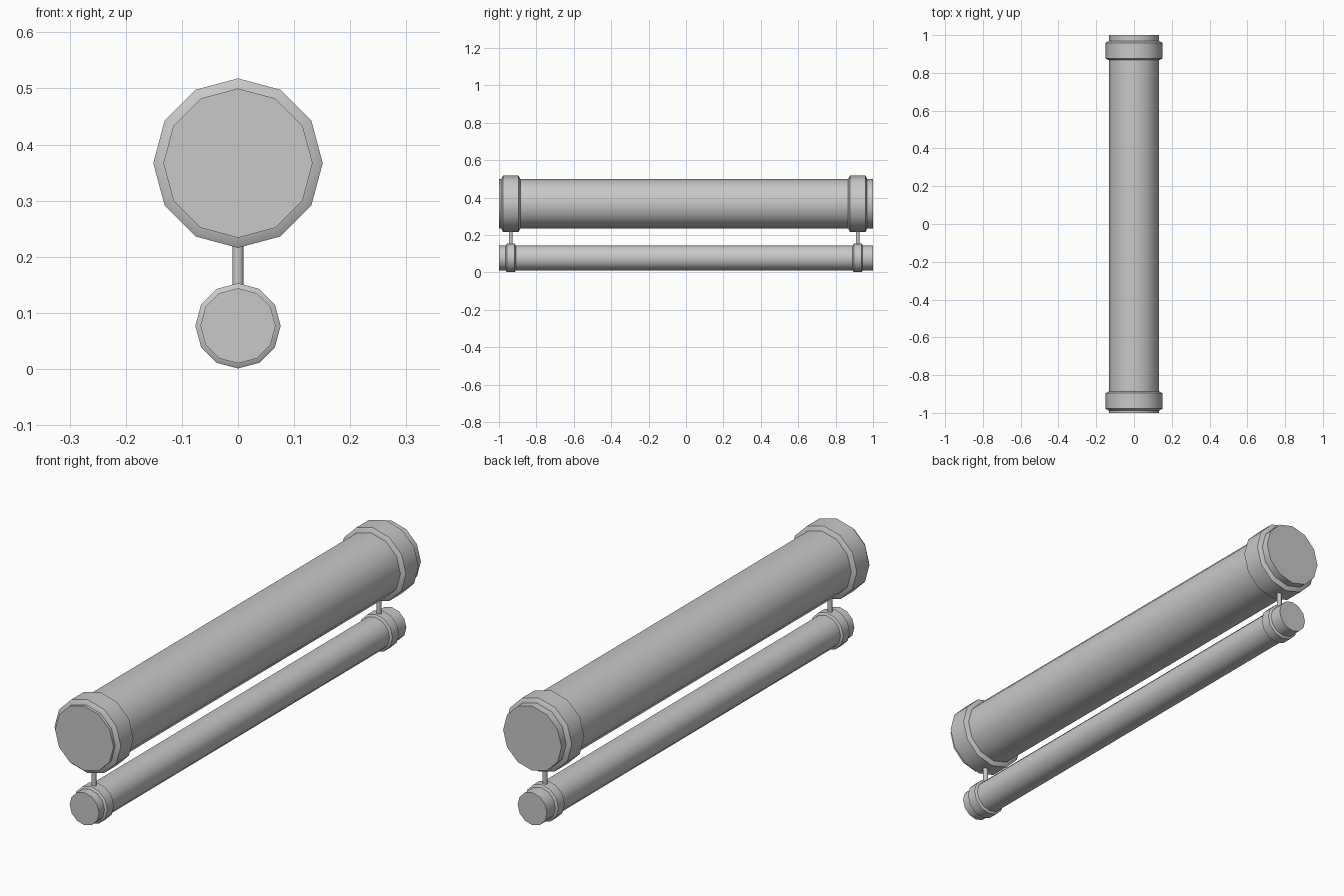
import bpy
import bmesh
import math

old = bpy.data.objects.get("Cube")
if old:
    bpy.data.objects.remove(old, do_unlink=True)

GREY = (0.58, 0.58, 0.58, 1)
grey = bpy.data.materials.new("plain grey")
grey.use_nodes = True
grey.diffuse_color = GREY
grey.node_tree.nodes["Principled BSDF"].inputs["Base Color"].default_value = GREY


def lathe(name, profile, location, axis="Y", sides=12):
    """Spin (distance along axis, radius) points into a capped, smooth solid."""
    bm = bmesh.new()
    rings = []
    for d, r in profile:
        ring = []
        for i in range(sides):
            a = math.tau * i / sides
            u, v = r * math.sin(a), r * math.cos(a)
            ring.append(bm.verts.new((u, d, v) if axis == "Y" else (u, v, d)))
        rings.append(ring)
    for a, b in zip(rings, rings[1:]):
        for i in range(sides):
            j = (i + 1) % sides
            bm.faces.new((a[i], a[j], b[j], b[i]))
    bm.faces.new(rings[0])
    bm.faces.new(rings[-1])
    bmesh.ops.recalc_face_normals(bm, faces=bm.faces)
    mesh = bpy.data.meshes.new(name)
    bm.to_mesh(mesh)
    bm.free()
    mesh.materials.append(grey)
    obj = bpy.data.objects.new(name, mesh)
    obj.location = location
    bpy.context.collection.objects.link(obj)
    bpy.ops.object.select_all(action="DESELECT")
    obj.select_set(True)
    bpy.context.view_layer.objects.active = obj
    bpy.ops.object.shade_smooth_by_angle(angle=math.radians(35))
    return obj


def collar(name, inner, outer, half, chamfer, y, z):
    """Clamp band with sloped edges that meet the pipe."""
    edge = half - chamfer
    lathe(name, [(-half, inner), (-edge, outer), (edge, outer), (half, inner)], (0, y, z))


LARGE_Z, SMALL_Z = 0.367, 0.077

# Two parallel pipes
lathe("large_pipe", [(-1, 0.133), (1, 0.133)], (0, 0, LARGE_Z))
lathe("small_pipe", [(-1, 0.067), (1, 0.067)], (0, 0, SMALL_Z))

# Clamps and hanger rods near both ends
for end, y in (("front", -0.937), ("back", 0.918)):
    collar(end + "_large_collar", 0.133, 0.151, 0.051, 0.01, y, LARGE_Z)
    collar(end + "_small_collar", 0.067, 0.076, 0.027, 0.006, y, SMALL_Z)
    lathe(end + "_hanger_rod", [(0.14, 0.01), (0.24, 0.01)], (0, y, 0), "Z")
